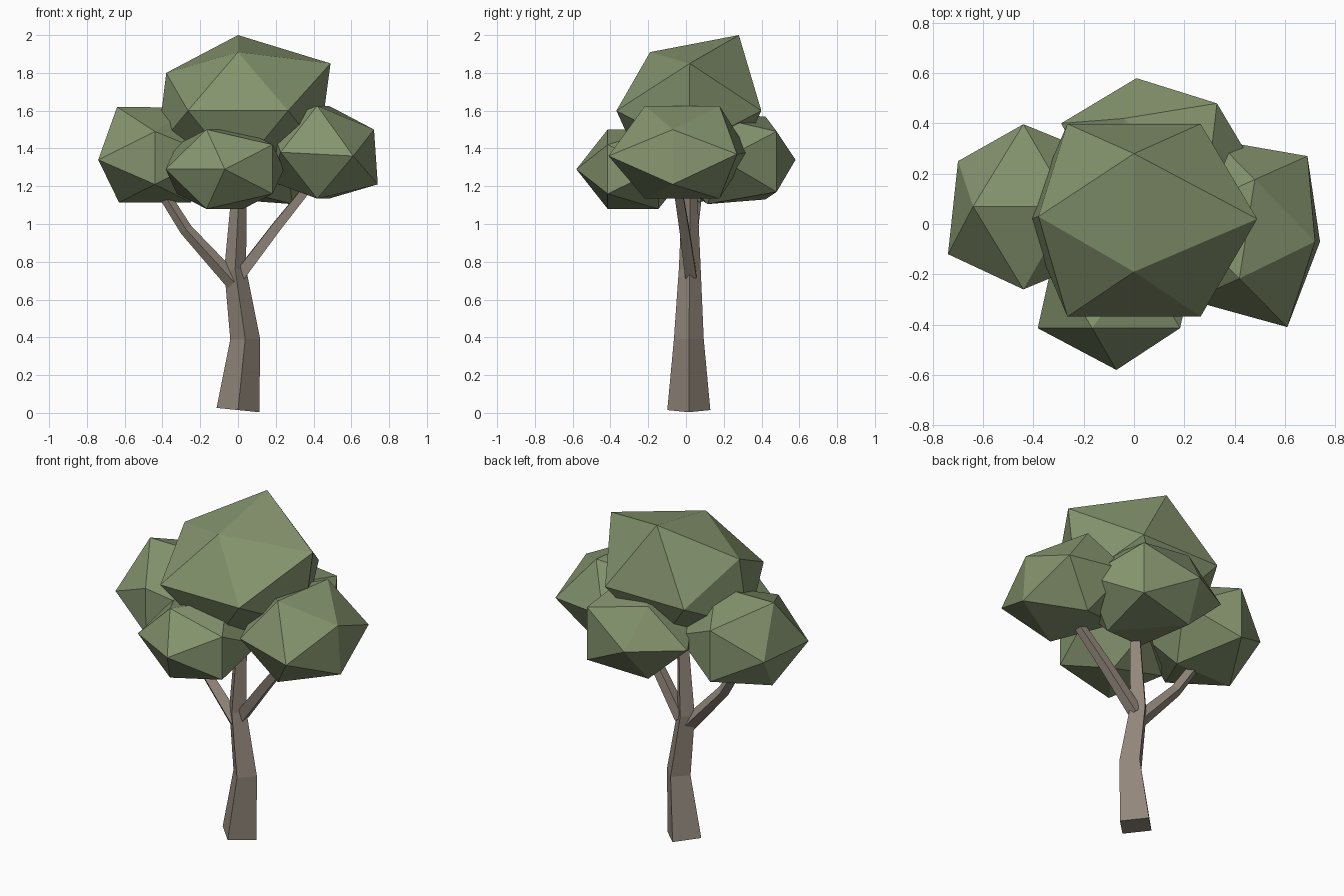
import bpy
import bmesh
from math import cos, sin, pi, radians, sqrt
from mathutils import Matrix, Vector

default_cube = bpy.data.objects.get("Cube")
if default_cube:
    bpy.data.objects.remove(default_cube, do_unlink=True)

GOLDEN = (1 + sqrt(5)) / 2


def make_material(name, colour):
    mat = bpy.data.materials.new(name)
    mat.use_nodes = True
    mat.diffuse_color = (*colour, 1)
    mat.node_tree.nodes["Principled BSDF"].inputs["Base Color"].default_value = (*colour, 1)
    return mat


def finish(name, bm, material):
    bmesh.ops.recalc_face_normals(bm, faces=bm.faces)
    mesh = bpy.data.meshes.new(name)
    bm.to_mesh(mesh)
    bm.free()
    mesh.materials.append(material)
    obj = bpy.data.objects.new(name, mesh)
    bpy.context.collection.objects.link(obj)
    return obj


def leaf_clump(name, centre, scale, turn, material, nudges=()):
    """Stretched icosahedron; each nudge pulls the closest corner to a point."""
    place = (Matrix.Translation(centre) @ Matrix.Diagonal((*scale, 1))
             @ Matrix.Rotation(radians(turn), 4, 'Z'))
    bm = bmesh.new()
    for a in (-1, 1):
        for b in (-GOLDEN, GOLDEN):
            for corner in ((0, a, b), (a, b, 0), (b, 0, a)):
                bm.verts.new(place @ Vector(corner))
    for target in map(Vector, nudges):
        nearest = min(bm.verts, key=lambda v: (v.co - target).length)
        nearest.co = target
    bmesh.ops.convex_hull(bm, input=bm.verts)
    return finish(name, bm, material)


def limb(name, path, radii, twist, material):
    """Four-sided tapering tube with rings square to the path."""
    bm = bmesh.new()
    points = [Vector(p) for p in path]
    rings = []
    for i, (point, radius) in enumerate(zip(points, radii)):
        along = points[min(i + 1, len(points) - 1)] - points[max(i - 1, 0)]
        aim = Vector((0, 0, 1)).rotation_difference(along)
        angles = [radians(twist) + k * pi / 2 for k in range(4)]
        rings.append([bm.verts.new(point + aim @ Vector((radius * cos(t), radius * sin(t), 0)))
                      for t in angles])
    for low, high in zip(rings, rings[1:]):
        for k in range(4):
            n = (k + 1) % 4
            bm.faces.new((low[k], low[n], high[n], high[k]))
    bm.faces.new(rings[0])
    bm.faces.new(rings[-1])
    return finish(name, bm, material)


leaf_green = make_material("leaf green", (0.235, 0.296, 0.156))
bark_brown = make_material("bark brown", (0.287, 0.242, 0.198))

# Trunk and its two branches
limb("trunk",
     [(0, 0.015, 0.015), (0.038, 0.015, 0.39), (-0.015, 0.02, 0.76), (0.01, 0.02, 1.25)],
     [0.114, 0.079, 0.058, 0.036], 0, bark_brown)
limb("left_branch",
     [(-0.02, 0.01, 0.69), (-0.275, 0.03, 0.97), (-0.42, 0.06, 1.2)],
     [0.045, 0.034, 0.03], 0, bark_brown)
limb("right_branch",
     [(0.01, 0.025, 0.73), (0.2, -0.01, 0.98), (0.4, -0.05, 1.23)],
     [0.042, 0.036, 0.03], 45, bark_brown)

# Leaf clumps
leaf_clump("top_leaves", (0, 0.015, 1.6), (0.265, 0.237, 0.2), 0, leaf_green,
           [(0, 0.28, 2.0), (0, -0.19, 1.91), (0.49, 0.02, 1.85), (-0.38, 0.03, 1.8)])
leaf_clump("left_leaves", (-0.44, 0.07, 1.365), (0.19, 0.202, 0.155), 90, leaf_green,
           [(-0.74, -0.12, 1.34), (-0.70, 0.25, 1.34), (-0.64, 0.07, 1.62),
            (-0.44, -0.26, 1.49)])
leaf_clump("front_leaves", (-0.07, -0.28, 1.29), (0.184, 0.158, 0.13), -31.7, leaf_green)
leaf_clump("right_leaves", (0.45, -0.02, 1.38), (0.177, 0.2, 0.152), -10, leaf_green,
           [(0.61, -0.41, 1.36), (0.69, 0.27, 1.37), (0.74, -0.07, 1.21),
            (0.72, -0.07, 1.5)])
leaf_clump("back_leaves", (0.135, 0.234, 1.34), (0.194, 0.194, 0.145), 51.7, leaf_green,
           [(0.01, 0.58, 1.34), (0.33, 0.48, 1.49), (0.33, 0.48, 1.17),
            (-0.04, 0.42, 1.57), (-0.04, 0.42, 1.13), (-0.29, 0.4, 1.36)])
